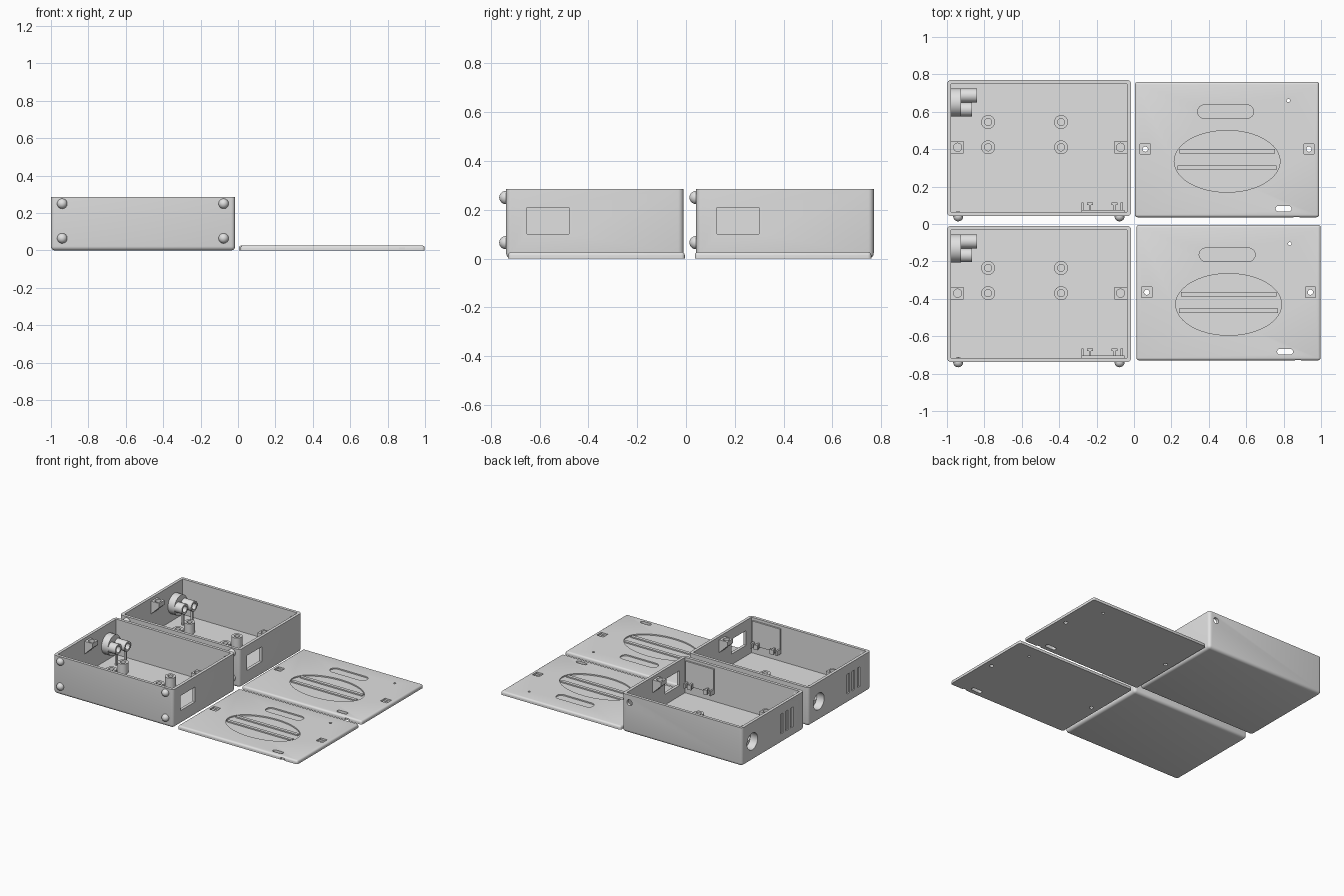
import bpy, bmesh, math
from mathutils import Matrix, Vector

if "Cube" in bpy.data.objects:
    bpy.data.objects.remove(bpy.data.objects["Cube"])

grey = bpy.data.materials.new("plain_grey")
grey.diffuse_color = (0.75, 0.75, 0.75, 1)
grey.use_nodes = True
grey.node_tree.nodes["Principled BSDF"].inputs["Base Color"].default_value = grey.diffuse_color


def finish(name, bm):
    bmesh.ops.recalc_face_normals(bm, faces=bm.faces)
    me = bpy.data.meshes.new(name)
    bm.to_mesh(me)
    bm.free()
    me.materials.append(grey)
    ob = bpy.data.objects.new(name, me)
    bpy.context.collection.objects.link(ob)
    return ob


def box(name, x, y, z, bevel=0, flat=None, seg=4):
    """Box from ranges; bevels every edge except those around the flat end."""
    bm = bmesh.new()
    bmesh.ops.create_cube(bm, size=1)
    for v in bm.verts:
        v.co = [r[0] if c < 0 else r[1] for r, c in zip((x, y, z), v.co)]
    if bevel:
        edges = [e for e in bm.edges if not all(abs(v.co.z - flat) < 1e-5 for v in e.verts)]
        bmesh.ops.bevel(bm, geom=edges, offset=bevel, segments=seg, profile=0.5, affect='EDGES')
    return finish(name, bm)


def rod(name, start, end, r, n=32):
    a, b = Vector(start), Vector(end)
    bm = bmesh.new()
    rot = (b - a).to_track_quat('Z', 'Y').to_matrix().to_4x4()
    bmesh.ops.create_cone(bm, cap_ends=True, segments=n, radius1=r, radius2=r,
                          depth=(b - a).length, matrix=Matrix.Translation((a + b) / 2) @ rot)
    return finish(name, bm)


def prism(name, pts, axis, lo, hi):
    """Closed profile extruded along y (axis 1) or z (axis 2)."""
    bm = bmesh.new()
    put = (lambda p: (p[0], lo, p[1])) if axis == 1 else (lambda p: (p[0], p[1], lo))
    f = bm.faces.new([bm.verts.new(put(p)) for p in pts])
    ext = bmesh.ops.extrude_face_region(bm, geom=[f])["geom"]
    move = Vector((0, 0, 0))
    move[axis] = hi - lo
    bmesh.ops.translate(bm, vec=move, verts=[g for g in ext if isinstance(g, bmesh.types.BMVert)])
    return finish(name, bm)


def stadium(name, x, y, z):
    """Slot with round ends along x."""
    r, cy = (y[1] - y[0]) / 2, (y[0] + y[1]) / 2
    pts = []
    for i in range(18):
        a = -math.pi / 2 + math.pi * (i % 9) / 8 + (math.pi if i > 8 else 0)
        cx = x[1] - r if i < 9 else x[0] + r
        pts.append((cx + r * math.cos(a), cy + r * math.sin(a)))
    return prism(name, pts, 2, *z)


def cut(ob, *cutters):
    for c in cutters:
        m = ob.modifiers.new("cut", 'BOOLEAN')
        m.operation, m.solver, m.object = 'DIFFERENCE', 'EXACT', c
        bpy.context.view_layer.objects.active = ob
        bpy.ops.object.modifier_apply(modifier=m.name)
        bpy.data.objects.remove(c)
    return ob


# ---------- case, rear copy ----------
case = box("case_shell", (-1, -0.015), (0.042, 0.77), (0, 0.285), 0.022, 0.285)
cut(case,
    box("cavity", (-0.978, -0.037), (0.064, 0.748), (0.022, 0.4)),
    box("side_window", (-0.06, 0.02), (0.127, 0.30), (0.10, 0.21)),
    rod("round_port", (-1.05, 0.65, 0.142), (-0.95, 0.65, 0.142), 0.062),
    rod("cable_hole", (-0.075, 0.70, 0.228), (-0.075, 0.85, 0.228), 0.022))
for i in range(3):  # shallow grooves in the left wall
    y = 0.17 + i * 0.06
    cut(case, box("groove", (-1.05, -0.99), (y, y + 0.03), (0.07, 0.215)))
case_parts = [case]

# board standoffs
for x in (-0.78, -0.39):
    for y in (0.41, 0.545):
        case_parts.append(cut(rod("standoff", (x, y, 0.015), (x, y, 0.098), 0.037),
                              rod("bore", (x, y, 0.04), (x, y, 0.2), 0.019)))

# screw tabs on both side walls
tab = [(-0.985, 0.262), (-0.912, 0.262), (-0.912, 0.23), (-0.985, 0.16)]
for mirror in (False, True):
    flip = (lambda x: -1.015 - x) if mirror else (lambda x: x)
    t = prism("screw_tab", [(flip(x), z) for x, z in tab], 1, 0.377, 0.443)
    cx = flip(-0.943)
    case_parts.append(cut(t, rod("bore", (cx, 0.41, 0.15), (cx, 0.41, 0.3), 0.022)))

# round sensor housing with two tubes and their supports
housing = rod("sensor_housing", (-0.985, 0.65, 0.142), (-0.925, 0.65, 0.142), 0.075)
cut(housing, rod("bore", (-1.05, 0.65, 0.142), (-0.94, 0.65, 0.142), 0.062))
for y in (0.613, 0.687):
    cut(housing, rod("bore", (-0.96, y, 0.142), (-0.9, y, 0.142), 0.024))
case_parts.append(housing)
for y, end in ((0.613, -0.865), (0.687, -0.84)):
    case_parts.append(cut(rod("sensor_tube", (-0.93, y, 0.142), (end, y, 0.142), 0.037),
                          rod("bore", (-0.95, y, 0.142), (-0.8, y, 0.142), 0.024)))
    case_parts.append(box("tube_support", (end - 0.025, end - 0.01),
                          (y - 0.007, y + 0.007), (0.015, 0.11)))

# small board holder inside the front wall
case_parts.append(box("holder_plate", (-0.28, -0.05), (0.06, 0.076), (0.085, 0.265)))
for x in (-0.275, -0.235, -0.105, -0.065):
    case_parts.append(box("holder_clip", (x - 0.006, x + 0.006), (0.07, 0.115), (0.08, 0.115)))
for x in (-0.235, -0.105):
    case_parts.append(box("holder_hook", (x - 0.016, x + 0.016), (0.102, 0.115), (0.08, 0.115)))

# domed studs on the front
for x in (-0.94, -0.077):
    for z in (0.065, 0.25):
        bm = bmesh.new()
        bmesh.ops.create_uvsphere(bm, u_segments=24, v_segments=16, radius=0.027,
                                  matrix=Matrix.Translation((x, 0.041, z)))
        case_parts.append(finish("front_stud", bm))

# ---------- lid, rear copy ----------
lid = box("lid", (0.005, 0.99), (0.036, 0.76), (0, 0.027), 0.014, 0)
oval = [(0.498 + 0.283 * math.cos(a), 0.335 + 0.165 * math.sin(a))
        for a in (2 * math.pi * i / 48 for i in range(48))]
cut(lid,
    prism("oval_recess", oval, 2, 0.018, 0.05),
    stadium("slot_recess", (0.34, 0.64), (0.565, 0.637), (0.018, 0.05)),
    stadium("through_slot", (0.757, 0.842), (0.067, 0.097), (-0.1, 0.1)),
    rod("pin_hole", (0.825, 0.66, -0.1), (0.825, 0.66, 0.1), 0.009, 20),
    box("edge_notch", (0.853, 0.885), (0.0, 0.044), (-0.1, 0.016)))
for x in (0.06, 0.935):
    cut(lid, box("screw_recess", (x - 0.027, x + 0.027), (0.373, 0.427), (0.014, 0.1)),
        rod("screw_hole", (x, 0.40, -0.1), (x, 0.40, 0.1), 0.014, 24))
lid_parts = [lid]
# raised strips crossing the oval recess
for y, half in ((0.30, 0.265), (0.39, 0.255)):
    lid_parts.append(box("recess_strip", (0.498 - half, 0.498 + half),
                         (y - 0.012, y + 0.012), (0.016, 0.027)))

# ---------- smoothing and the second set in front ----------
for parts, shift in ((case_parts, (0, -0.78, 0)), (lid_parts, (0.008, -0.765, 0))):
    for ob in parts:
        bpy.ops.object.select_all(action='DESELECT')
        ob.select_set(True)
        bpy.context.view_layer.objects.active = ob
        bpy.ops.object.shade_smooth_by_angle(angle=math.radians(35))
        twin = ob.copy()
        twin.name = "front_set_" + ob.name
        twin.location = shift
        bpy.context.collection.objects.link(twin)
